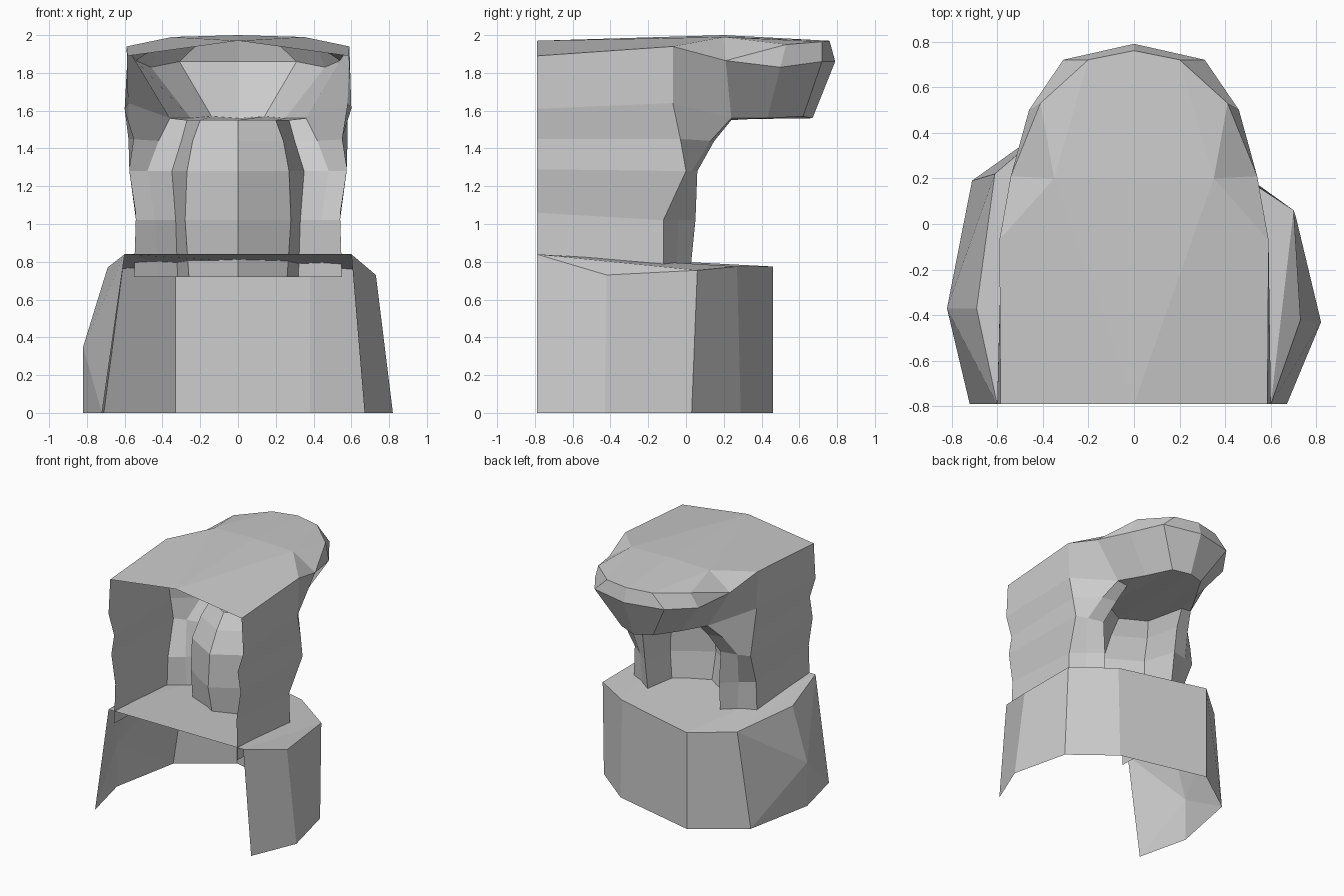
import bpy, bmesh

if "Cube" in bpy.data.objects:
    bpy.data.objects.remove(bpy.data.objects["Cube"])


def build(name, polys):
    """Make a flat-shaded object from a list of polygons, welding shared corners."""
    bm = bmesh.new()
    for poly in polys:
        pts = []
        for p in poly:
            if p not in pts:
                pts.append(p)
        if len(pts) > 2:
            bm.faces.new([bm.verts.new(p) for p in pts])
    bmesh.ops.remove_doubles(bm, verts=bm.verts, dist=0.0005)
    bmesh.ops.recalc_face_normals(bm, faces=bm.faces)
    mesh = bpy.data.meshes.new(name)
    bm.to_mesh(mesh)
    bm.free()
    obj = bpy.data.objects.new(name, mesh)
    bpy.context.collection.objects.link(obj)
    return obj


def strips(rows):
    """Quads between neighbouring rows of equal length."""
    return [(a[i], a[i + 1], b[i + 1], b[i])
            for a, b in zip(rows, rows[1:]) for i in range(len(a) - 1)]


def mirrored(polys):
    return polys + [[(-x, y, z) for x, y, z in reversed(p)] for p in polys]


# Base: open-fronted faceted skirt with a sloping lid
bottom = [(-.72, -.79), (-.82, -.37), (-.71, .19), (-.33, .46),
          (.38, .29), (.71, .03), (.82, -.43), (.67, -.79)]
bottom = [(x, y, 0) for x, y in bottom]
top = [(-.6, -.79, .84), (-.69, -.37, .77), (-.61, .22, .765), (-.33, .46, .775),
       (.38, .27, .775), (.7, .06, .755), (.73, -.42, .73), (.6, -.79, .84)]
skirt = strips([bottom, top])
# the left bulge stays upright before it leans in
bulge = (-.82, -.37, .35)
skirt[:2] = [(bottom[0], bottom[1], bulge), (bottom[0], bulge, top[0]),
             (bulge, top[1], top[0]), (bottom[1], bottom[2], bulge),
             (bulge, bottom[2], top[2]), (bulge, top[2], top[1])]
lid = [(top[0], top[3], top[4], top[7])]
for k in ((0, 1, 2), (0, 2, 3), (7, 5, 6), (7, 4, 5)):
    lid.append([top[i] for i in k])
build("base", skirt + lid)

# Walls: half cross-sections from the front edge round to the recessed centre
walls = [
    [(.55, -.79, .74), (.55, -.12, .72), (.42, -.05, .72), (.32, .02, .72), (.26, -.2, .72), (0, -.31, .72)],
    [(.54, -.79, 1.06), (.54, -.12, 1.02), (.44, -.04, 1.02), (.33, .05, 1.02), (.28, -.2, 1.02), (0, -.38, 1.02)],
    [(.575, -.79, 1.29), (.575, 0, 1.28), (.48, .03, 1.28), (.35, .06, 1.28), (.27, -.2, 1.28), (0, -.36, 1.28)],
    [(.55, -.79, 1.45), (.58, -.03, 1.45), (.42, .13, 1.44), (.3, .15, 1.44), (.24, -.13, 1.44), (0, -.27, 1.44)],
    [(.6, -.79, 1.61), (.58, -.07, 1.64), (.36, .24, 1.56), (.27, .24, 1.55), (.2, -.07, 1.55), (0, -.18, 1.55)],
]
build("walls", mirrored(strips(walls)))

# Canopy: flared hood, bevelled edge, roof and the underside shelf
rim = walls[-1][:3] + [(.25, .43, 1.56), (.14, .62, 1.57), (0, .67, 1.56)]
brow = [(.585, -.79, 1.89), (.59, -.07, 1.94), (.54, .21, 1.865),
        (.46, .5, 1.83), (.31, .72, 1.86), (0, .79, 1.86)]
crown = brow[:3] + [(.41, .53, 1.95), (.2, .72, 1.965), (0, .76, 1.97)]
front_ridge, ridge, shoulder = (0, -.79, 1.97), (0, .2, 2.0), (.35, .2, 1.99)
roof = [(crown[0], front_ridge, shoulder), (front_ridge, ridge, shoulder),
        (crown[0], shoulder, crown[1]), (crown[1], shoulder, crown[2]),
        (crown[2], shoulder, crown[3]), (shoulder, crown[4], crown[3]),
        (shoulder, ridge, crown[5], crown[4])]
b, c, d, e = walls[-1][2:]
shelf = [(b, rim[3], c), (rim[3], rim[4], d, c), (rim[4], rim[5], e, d)]
# the two shared corner edges of brow and crown drop out as flat slivers
edge = [q for q in strips([brow, crown]) if len(set(q)) > 2]
build("canopy", mirrored(strips([rim, brow]) + edge + roof + shelf))
